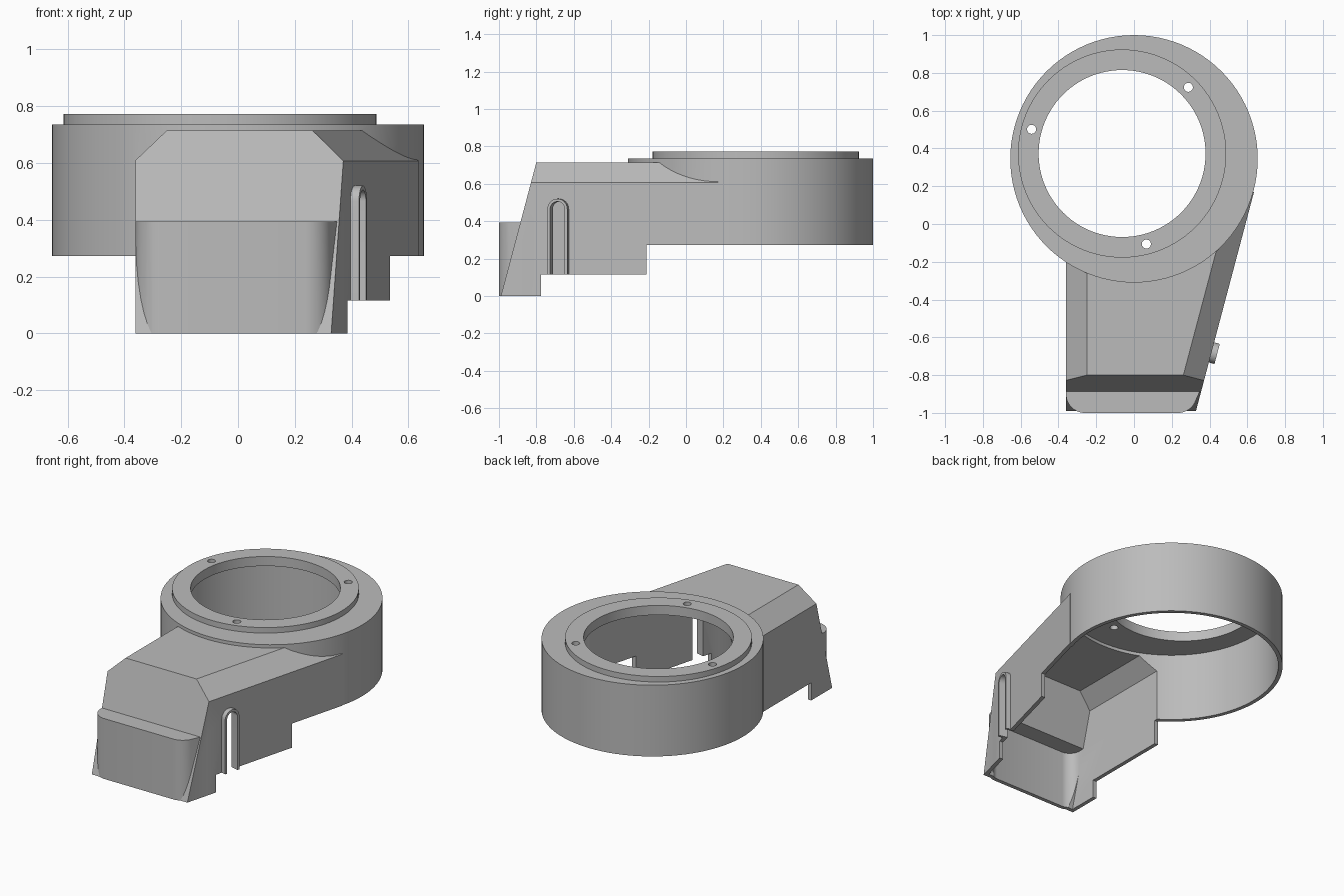
import bpy, bmesh, math
from mathutils import Vector, Matrix

old = bpy.data.objects.get("Cube")
if old:
    bpy.data.objects.remove(old, do_unlink=True)

WALL = 0.025                      # shell thickness
SLANT = Vector((1, -0.265, 0)).normalized()   # outward direction of the slanted wall
SLANT_POINT = Vector((0.385, -0.775, 0))

grey = bpy.data.materials.new("plain_grey")
grey.use_nodes = True
grey.diffuse_color = (0.5, 0.5, 0.5, 1)
grey.node_tree.nodes["Principled BSDF"].inputs["Base Color"].default_value = (0.5, 0.5, 0.5, 1)


def finish(name, bm):
    bmesh.ops.recalc_face_normals(bm, faces=bm.faces)
    mesh = bpy.data.meshes.new(name)
    bm.to_mesh(mesh)
    bm.free()
    mesh.materials.append(grey)
    obj = bpy.data.objects.new(name, mesh)
    bpy.context.collection.objects.link(obj)
    return obj


def box(name, low, high):
    low, high = Vector(low), Vector(high)
    bm = bmesh.new()
    bmesh.ops.create_cube(bm, size=1)
    for v in bm.verts:
        v.co = (low + high) / 2 + v.co * (high - low)
    return finish(name, bm)


def disc(name, x, y, radius, bottom, top, sides=96):
    bm = bmesh.new()
    bmesh.ops.create_cone(bm, cap_ends=True, segments=sides, radius1=radius, radius2=radius,
                          depth=top - bottom,
                          matrix=Matrix.Translation((x, y, (bottom + top) / 2)))
    return finish(name, bm)


def sliced_block(name, planes, inset, bottom, back):
    """Convex block left after slicing a big box by (point, outward normal) planes."""
    bm = bmesh.new()
    bmesh.ops.create_cube(bm, size=6)
    cuts = [(Vector(p), Vector(n).normalized(), inset) for p, n in planes]
    cuts += [(Vector((0, 0, bottom)), Vector((0, 0, -1)), 0),
             (Vector((0, back, 0)), Vector((0, 1, 0)), 0)]
    for point, normal, shift in cuts:
        geom = bm.verts[:] + bm.edges[:] + bm.faces[:]
        cut = bmesh.ops.bisect_plane(bm, geom=geom, dist=1e-6, plane_co=point - normal * shift,
                                     plane_no=normal, clear_outer=True)
        rim = [e for e in cut["geom_cut"] if isinstance(e, bmesh.types.BMEdge)]
        if rim:
            bmesh.ops.edgeloop_fill(bm, edges=rim)
    return finish(name, bm)


def arch(name, half_width, top, bottom, inner, outer):
    """Round-topped prism standing across the slanted wall."""
    along = Vector((-SLANT.y, SLANT.x, 0))
    base = SLANT_POINT + along * 0.095 / along.y
    outline = [(-half_width, bottom), (half_width, bottom)]
    for i in range(17):
        a = math.pi * i / 16
        outline.append((half_width * math.cos(a), top - half_width + half_width * math.sin(a)))
    bm = bmesh.new()
    face = bm.faces.new([bm.verts.new(base + along * u + SLANT * inner + Vector((0, 0, z)))
                         for u, z in outline])
    new = bmesh.ops.extrude_face_region(bm, geom=[face])
    moved = [v for v in new["geom"] if isinstance(v, bmesh.types.BMVert)]
    bmesh.ops.translate(bm, verts=moved, vec=SLANT * (outer - inner))
    return finish(name, bm)


def combine(target, tool, operation):
    mod = target.modifiers.new(tool.name, "BOOLEAN")
    mod.operation, mod.solver, mod.object = operation, "EXACT", tool
    bpy.context.view_layer.objects.active = target
    bpy.ops.object.modifier_apply(modifier=mod.name)
    bpy.data.objects.remove(tool, do_unlink=True)


# Planes shared by the arm and its cavity
side_planes = [((-0.36, 0, 0), (-1, 0, 0)), (SLANT_POINT, SLANT)]
chamfer_right = SLANT * 0.105 + Vector((0, 0, 0.11))
upper_planes = side_planes + [
    ((0, 0, 0.715), (0, 0, 1)),
    ((0, -0.885, 0.395), (0, -0.32, 0.085)),
    ((-0.36, 0, 0.61), (-0.105, 0, 0.11)),
    (SLANT_POINT + Vector((0, 0, 0.607)), chamfer_right),
]
nose_planes = side_planes + [((0, 0, 0.393), (0, 0, 1)), ((0, -1, 0), (0, -1, 0))]
RADIUS = 0.1
for cx, start, end in ((-0.26, 180, 270), (0.233, 270, 345)):
    for i in range(1, 9):
        a = math.radians(start + (end - start) * i / 9)
        n = Vector((math.cos(a), math.sin(a), 0))
        nose_planes.append((Vector((cx, -0.9, 0)) + n * RADIUS, n))

# Solid outside: round body, raised collar, arm, nose and slot rim
housing = disc("housing", 0, 0.345, 0.655, 0.2, 0.736)
CX, CY = -0.063, 0.373
combine(housing, disc("collar", CX, CY, 0.551, 0.6, 0.772), "UNION")
combine(housing, sliced_block("arm", upper_planes, 0, 0, 0.17), "UNION")
combine(housing, sliced_block("nose", nose_planes, 0, 0, -0.6), "UNION")
combine(housing, arch("slot_rim", 0.055, 0.52, 0.05, -0.015, 0.031), "UNION")

# Hollow inside
combine(housing, disc("round_cavity", 0, 0.345, 0.63, -0.2, 0.71), "DIFFERENCE")
combine(housing, sliced_block("arm_cavity", upper_planes, WALL, -0.3, 0.14), "DIFFERENCE")
combine(housing, sliced_block("nose_cavity", nose_planes, WALL, -0.4, -0.65), "DIFFERENCE")

# Stepped lower edge
combine(housing, box("low_step", (-1, -0.775, -0.5), (1, 1.2, 0.115)), "DIFFERENCE")
combine(housing, box("high_step", (-1, -0.21, -0.5), (1, 1.2, 0.272)), "DIFFERENCE")

# Slot, large opening and screw holes
combine(housing, arch("slot", 0.04, 0.505, -0.1, -0.1, 0.1), "DIFFERENCE")
combine(housing, disc("opening", CX, CY, 0.442, 0.5, 1), "DIFFERENCE")
for angle in (45, 165, 285):
    a = math.radians(angle)
    combine(housing, disc("screw_hole", CX + 0.496 * math.cos(a), CY + 0.496 * math.sin(a),
                          0.024, 0.5, 1, 24), "DIFFERENCE")

bpy.ops.object.select_all(action="DESELECT")
housing.select_set(True)
bpy.context.view_layer.objects.active = housing
bpy.ops.object.shade_smooth_by_angle(angle=math.radians(25))
